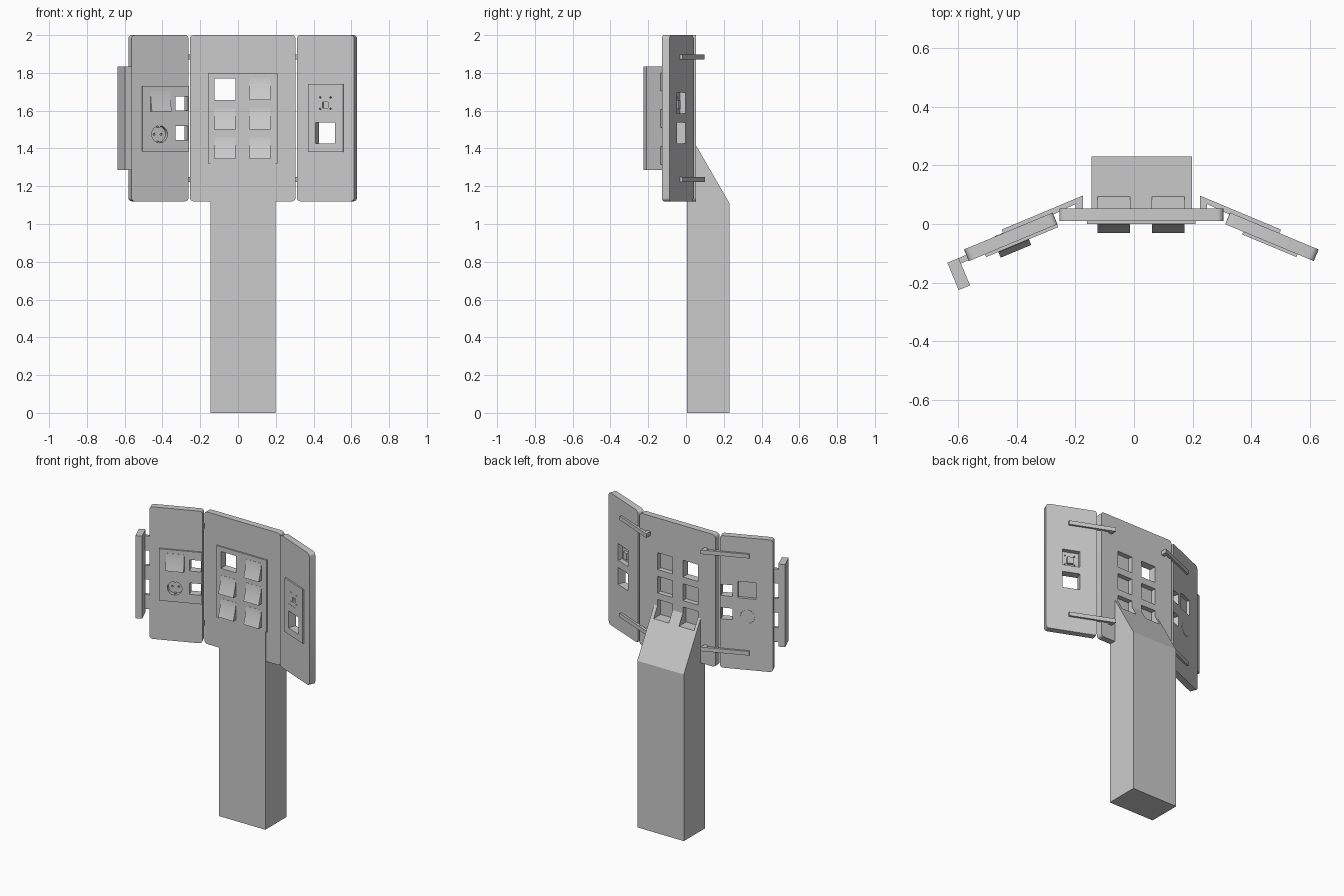
import bpy, bmesh, math
from mathutils import Matrix

if "Cube" in bpy.data.objects:
    bpy.data.objects.remove(bpy.data.objects["Cube"])

grey = bpy.data.materials.new("plain grey")
grey.use_nodes = True
grey.diffuse_color = (0.6, 0.6, 0.6, 1)
grey.node_tree.nodes["Principled BSDF"].inputs["Base Color"].default_value = (0.6, 0.6, 0.6, 1)

MID = 0.025                      # symmetry line of the panels
ANGLE = math.radians(22.6)       # fold of the wings


def make(name, bm):
    bmesh.ops.recalc_face_normals(bm, faces=bm.faces)
    mesh = bpy.data.meshes.new(name)
    bm.to_mesh(mesh)
    bm.free()
    mesh.materials.append(grey)
    ob = bpy.data.objects.new(name, mesh)
    bpy.context.collection.objects.link(ob)
    return ob


def box(name, x, y, z, round_y=0):
    """Box from ranges; round_y rounds the corners seen from the front."""
    bm = bmesh.new()
    bmesh.ops.create_cube(bm, size=1)
    for v in bm.verts:
        for i, r in enumerate((x, y, z)):
            v.co[i] = min(r) if v.co[i] < 0 else max(r)
    if round_y:
        edges = [e for e in bm.edges if abs(e.verts[0].co.y - e.verts[1].co.y) > 1e-5]
        bmesh.ops.bevel(bm, geom=edges, offset=round_y, segments=4, profile=0.5, affect='EDGES')
    return make(name, bm)


def prism(name, points, axis, lo, hi):
    """Extrude an outline along x (points are y,z) or z (points are x,y)."""
    bm = bmesh.new()
    co = (lambda p: (lo, *p)) if axis == 'x' else (lambda p: (*p, lo))
    face = bm.faces.new([bm.verts.new(co(p)) for p in points])
    new = bmesh.ops.extrude_face_region(bm, geom=[face])["geom"]
    step = (hi - lo, 0, 0) if axis == 'x' else (0, 0, hi - lo)
    bmesh.ops.translate(bm, vec=step, verts=[g for g in new if isinstance(g, bmesh.types.BMVert)])
    return make(name, bm)


def disc(name, x, y, z, radius, sides=32):
    bm = bmesh.new()
    bmesh.ops.create_cone(bm, cap_ends=True, segments=sides, radius1=radius, radius2=radius,
                          depth=max(y) - min(y))
    bm.transform(Matrix.Translation((x, sum(y) / 2, z)) @ Matrix.Rotation(math.pi / 2, 4, 'X'))
    return make(name, bm)


def cut(ob, cutters):
    """Subtract the cutters and throw them away."""
    for c in cutters:
        m = ob.modifiers.new("cut", 'BOOLEAN')
        m.operation, m.solver, m.object = 'DIFFERENCE', 'EXACT', c
    deps = bpy.context.evaluated_depsgraph_get()
    ob.data = bpy.data.meshes.new_from_object(ob.evaluated_get(deps))
    ob.modifiers.clear()
    for c in cutters:
        bpy.data.objects.remove(c)


def key(name, x, z, back, face, proud=0.03):
    """Rocker key: a scooped wedge, proud at its lower edge."""
    h = z[1] - z[0]
    steps = [i / 8 for i in range(9)]
    front = [(face - proud * (1 - t) ** 1.4 - 0.001, z[0] + h * t) for t in steps]
    return prism(name, [(back, z[0])] + front + [(back, z[1])], 'x', *x)


# Stand, centre panel and its raised frame, pierced by the key holes
stand = prism("stand", [(0.005, 0), (0.23, 0), (0.23, 1.11), (0.048, 1.425), (0.005, 1.425)],
              'x', -0.145, 0.198)
panel = box("centre_panel", (-0.255, 0.305), (0.01, 0.053), (1.12, 2), 0.02)
frame = box("centre_frame", (-0.16, 0.21), (0, 0.012), (1.32, 1.8))
columns = [(-0.125, -0.014), (0.062, 0.173)]
rows = [(1.345, 1.457), (1.5, 1.612), (1.657, 1.769)]
for ob in (stand, panel, frame):
    cut(ob, [box("hole", x, (-0.1, 0.4), z) for x in columns for z in rows])
for c, x in enumerate(columns):
    for r, z in enumerate(rows):
        if (c, r) != (0, 2):                 # one socket stays open
            key(f"centre_key_{c}_{r}", x, z, 0.02, 0)


def place(ob, s):
    """Move a part from wing space (x outward, front -y) to the folded wing."""
    ob.matrix_world = (Matrix.Translation((MID + s * 0.303, 0.039, 0))
                       @ Matrix.Rotation(-s * ANGLE, 4, 'Z'))


def span(s, a, b):
    return (s * a, s * b)


T = 0.043                                     # wing thickness
parts = {1: [], -1: []}
for s, side in ((1, "left"), (-1, "right")):
    wing = box(side + "_wing", span(s, 0, 0.328), (-T, 0), (1.12, 2), 0.02)
    plate_u, plate_z = ((0.067, 0.268), (1.38, 1.74)) if s > 0 else ((0.002, 0.268), (1.385, 1.73))
    plate = box(side + "_plate", span(s, *plate_u), (-T - 0.01, -T + 0.002), plate_z)
    for ob in (wing, plate):
        upper = (1.585, 1.695) if s > 0 else (1.595, 1.705)
        holes = [box("hole", span(s, 0.11, 0.223), (-0.1, 0.1), upper)]
        if s > 0:
            holes.append(box("hole", span(s, 0.11, 0.223), (-0.1, 0.1), (1.425, 1.537)))
        else:
            holes.append(disc("hole", s * 0.17, (-0.1, 0.1), 1.475, 0.045))
            for z in ((1.60, 1.675), (1.445, 1.52)):
                holes.append(box("hole", span(s, 0.007, 0.078), (-0.1, 0.1), z))
        cut(ob, holes)
    parts[s] += [wing, plate]

    # Bent hinge arms behind the panels
    arm = [(0.2, 0.045), (0.2, 0.097), (0.477, -0.019), (0.467, -0.045), (0.225, 0.068), (0.225, 0.045)]
    for level, z in (("lower", 1.223), ("upper", 1.87)):
        prism(f"{side}_{level}_hinge_arm", [(MID + s * x, y) for x, y in arm], 'z', z, z + 0.027)

# Left wing: small socket with pin holes, and a jack behind it
socket = box("left_socket", (0.11, 0.223), (-T - 0.009, -T + 0.012), (1.585, 1.695))
pins = [disc("pin", 0.167 + dx, (-0.1, 0.1), 1.64 + dz, 0.005, 8)
        for dx in (-0.03, 0.03) for dz in (-0.03, 0.03)]
cut(socket, pins + [box("slot", (0.152, 0.182), (-0.1, -T + 0.004), (1.615, 1.645))])
jack = box("left_jack", (0.148, 0.186), (-T + 0.01, -0.012), (1.61, 1.655))
parts[1] += [socket, jack]

# Right wing: rocker key, round recessed outlet with pin holes
outlet = disc("right_outlet", -0.17, (-T + 0.018, 0.001), 1.475, 0.0445)
cut(outlet, [disc("pin", -0.17 + d, (-0.1, -0.01), 1.475, 0.006, 10) for d in (-0.02, 0.02)])
parts[-1] += [key("right_key", (-0.223, -0.11), (1.595, 1.705), -0.02, -T - 0.01, 0.02), outlet]
for d in (-0.04, 0.04):
    parts[-1].append(box("outlet_clip", (-0.176, -0.164), (-T - 0.005, -0.02),
                         (1.471 + d, 1.479 + d)))

# Grab bar on the outer edge of the right wing, held by three stubs
parts[-1].append(box("grab_bar", (-0.398, -0.356), (-0.121, -0.02), (1.285, 1.835)))
for i, z in enumerate((1.315, 1.51, 1.705)):
    parts[-1].append(box(f"grab_bar_stub_{i}", (-0.36, -0.322), (-0.04, -0.02), (z, z + 0.095)))

for s, group in parts.items():
    for ob in group:
        place(ob, s)

# Smooth the rounded surfaces, keep the edges sharp
bpy.ops.object.select_all(action='DESELECT')
for ob in bpy.context.collection.objects:
    if ob.type == 'MESH':
        ob.select_set(True)
        bpy.context.view_layer.objects.active = ob
bpy.ops.object.shade_smooth_by_angle(angle=math.radians(30))
